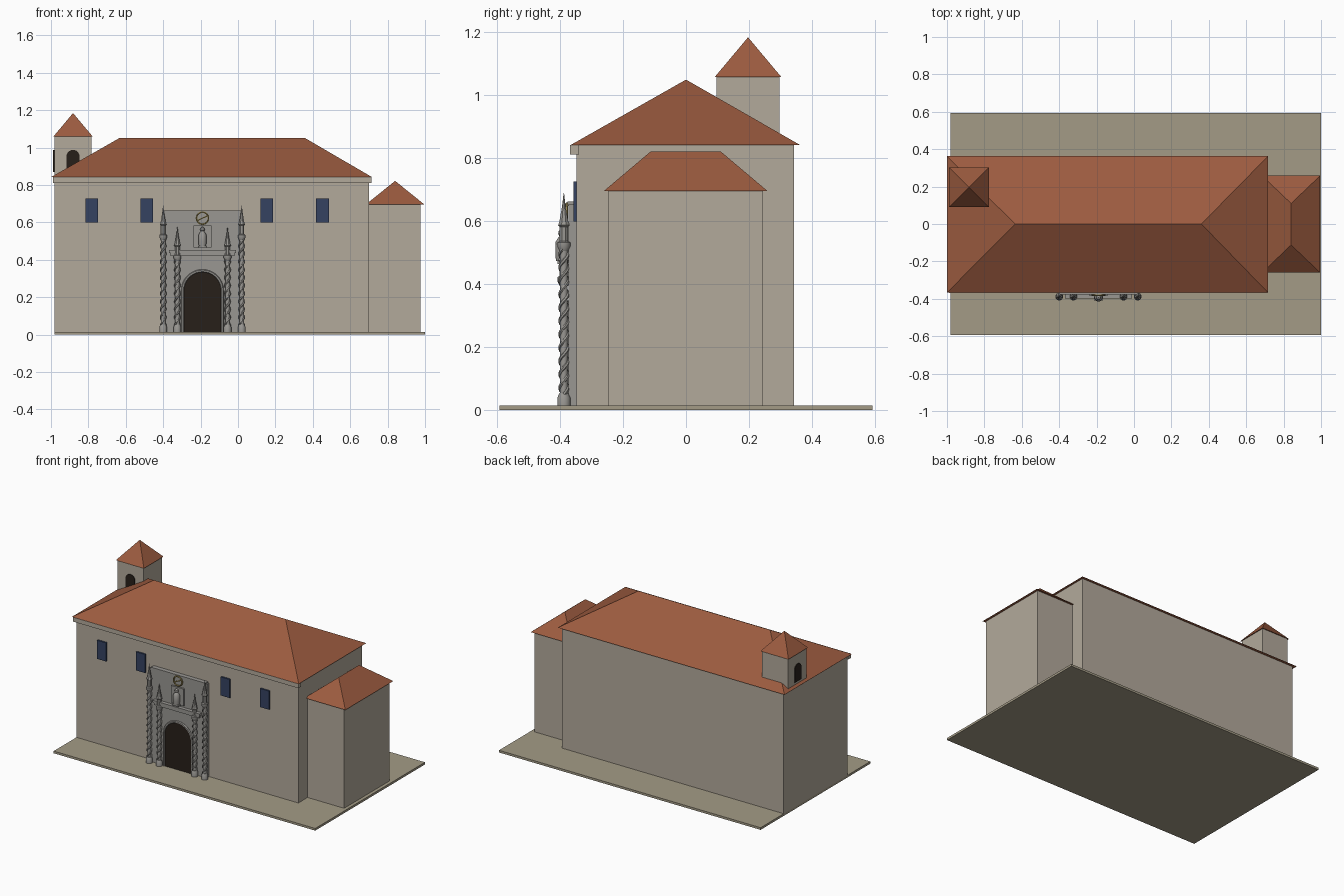
import bpy, math

if "Cube" in bpy.data.objects:
    bpy.data.objects.remove(bpy.data.objects["Cube"])

def material(name, rgb):
    m = bpy.data.materials.new(name)
    m.diffuse_color = (*rgb, 1)
    m.use_nodes = True
    m.node_tree.nodes["Principled BSDF"].inputs["Base Color"].default_value = m.diffuse_color
    return m

WALL = material("plaster", (0.45, 0.40, 0.33))
ROOF = material("roof_tile", (0.33, 0.105, 0.05))
EARTH = material("ground", (0.37, 0.33, 0.24))
STONE = material("carved_stone", (0.32, 0.31, 0.29))
GLASS = material("window_blue", (0.035, 0.055, 0.12))
DARK = material("dark_opening", (0.02, 0.014, 0.01))
GOLD = material("gilding", (0.28, 0.22, 0.08))

def mesh(name, verts, faces, mat):
    me = bpy.data.meshes.new(name)
    me.from_pydata(verts, [], faces)
    me.materials.append(mat)
    ob = bpy.data.objects.new(name, me)
    bpy.context.collection.objects.link(ob)
    return ob

def smooth(ob):
    bpy.ops.object.select_all(action='DESELECT')
    ob.select_set(True)
    bpy.context.view_layer.objects.active = ob
    bpy.ops.object.shade_smooth_by_angle(angle=math.radians(35))

def box(name, x0, x1, y0, y1, z0, z1, mat):
    v = [(x, y, z) for z in (z0, z1) for x, y in ((x0, y0), (x1, y0), (x1, y1), (x0, y1))]
    f = [(3, 2, 1, 0), (4, 5, 6, 7)] + [(i, (i + 1) % 4, (i + 1) % 4 + 4, i + 4) for i in range(4)]
    return mesh(name, v, f, mat)

def hip_roof(name, x0, x1, y0, y1, z, a, b, top, along_x):
    """Hipped roof with a ridge from point a to point b."""
    v = [(x0, y0, z), (x1, y0, z), (x1, y1, z), (x0, y1, z), (*a, top), (*b, top)]
    if along_x:
        f = [(0, 1, 5, 4), (1, 2, 5), (2, 3, 4, 5), (3, 0, 4), (3, 2, 1, 0)]
    else:
        f = [(0, 1, 4), (1, 2, 5, 4), (2, 3, 5), (3, 0, 4, 5), (3, 2, 1, 0)]
    return mesh(name, v, f, ROOF)

def lathe(name, x, y, profile, n, mat, round_shade=True):
    """Turn (radius, z) pairs around a vertical axis."""
    v, f = [], []
    for r, z in profile:
        for i in range(n):
            t = math.tau * (i + 0.5) / n
            v.append((x + r * math.cos(t), y + r * math.sin(t), z))
    for k in range(len(profile) - 1):
        for i in range(n):
            j = (i + 1) % n
            f.append((k * n + i, k * n + j, (k + 1) * n + j, (k + 1) * n + i))
    f += [tuple(reversed(range(n))), tuple(range(len(v) - n, len(v)))]
    ob = mesh(name, v, f, mat)
    if round_shade:
        smooth(ob)
    return ob

def arch_points(w, z0, spring, n=16):
    pts = [(w, z0)] + [(w * math.cos(math.pi * i / n), spring + w * math.sin(math.pi * i / n))
                       for i in range(n + 1)]
    return pts + [(-w, z0)]

def arch_panel(name, w, z0, spring, place, depth, mat):
    """Round-headed slab; place(u, d, z) puts it on a wall, d being outward depth."""
    p = arch_points(w, z0, spring)
    n = len(p)
    v = [place(u, d, z) for d in (0, depth) for u, z in p]
    f = [tuple(range(n)), tuple(reversed(range(n, 2 * n)))]
    f += [(i, i + n, (i + 1) % n + n, (i + 1) % n) for i in range(n)]
    return mesh(name, v, f, mat)

def tube(name, pts, r, mat, closed=False):
    cu = bpy.data.curves.new(name, 'CURVE')
    cu.dimensions = '3D'
    cu.bevel_depth, cu.bevel_resolution, cu.use_fill_caps = r, 1, True
    sp = cu.splines.new('POLY')
    sp.points.add(len(pts) - 1)
    for q, p in zip(sp.points, pts):
        q.co = (*p, 1)
    sp.use_cyclic_u = closed
    cu.materials.append(mat)
    ob = bpy.data.objects.new(name, cu)
    bpy.context.collection.objects.link(ob)
    bpy.ops.object.select_all(action='DESELECT')
    ob.select_set(True)
    bpy.context.view_layer.objects.active = ob
    bpy.ops.object.convert(target='MESH')
    smooth(bpy.context.object)

# Ground and main hall
G = 0.015
box("ground_slab", -0.98, 1.0, -0.593, 0.593, 0, G, EARTH)
box("hall_walls", -0.98, 0.70, -0.347, 0.343, G, 0.842, WALL)
box("front_cornice", -0.99, 0.715, -0.368, -0.34, 0.812, 0.842, WALL)
hip_roof("hall_roof", -1.0, 0.717, -0.367, 0.363, 0.842, (-0.636, 0), (0.36, 0), 1.05, True)

# Side chapel
box("chapel_walls", 0.69, 0.977, -0.248, 0.245, G, 0.697, WALL)
hip_roof("chapel_roof", 0.685, 0.995, -0.26, 0.258, 0.697, (0.84, -0.112), (0.84, 0.11), 0.822, False)

# Bell tower with openings on its front and left faces
TX, TY, T = -0.882, 0.197, 0.1
box("bell_tower", TX - T, TX + T, TY - T, TY + T, 0.83, 1.058, WALL)
lathe("tower_roof", TX, TY, [(0.106 * math.sqrt(2), 1.058), (0.0005, 1.184)], 4, ROOF, False)
arch_panel("bell_opening_front", 0.035, 0.87, 0.953,
           lambda u, d, z: (TX - u, TY - T + 0.01 - d, z), 0.014, DARK)
arch_panel("bell_opening_left", 0.035, 0.87, 0.953,
           lambda u, d, z: (TX - T + 0.01 - d, TY + u, z), 0.016, DARK)

# Windows
for i, x in enumerate((-0.782, -0.488, 0.154, 0.452)):
    box(f"window_{i}", x - 0.034, x + 0.034, -0.358, -0.34, 0.6, 0.727, GLASS)

# Portal backing, entablature and top moulding
CX, CY = -0.19, -0.388
box("portal_panel", CX - 0.215, CX + 0.215, -0.373, -0.34, G, 0.655, STONE)
box("portal_top_moulding", CX - 0.205, CX + 0.205, -0.377, -0.34, 0.648, 0.663, STONE)
box("entablature", CX - 0.17, CX + 0.17, -0.392, -0.34, 0.42, 0.436, STONE)
box("entablature_cap", CX - 0.178, CX + 0.178, -0.398, -0.34, 0.436, 0.452, STONE)

# Door with round moulding
arch_panel("door", 0.1, G, 0.235, lambda u, d, z: (CX - u, -0.365 - d, z), 0.013, DARK)
tube("door_arch_moulding", [(CX + u, -0.376, z) for u, z in arch_points(0.106, G, 0.235)], 0.008, STONE)

# Twisted columns with capitals and pinnacles
def column(label, x, r, top, tip):
    lathe(f"{label}_base", x, CY, [(r * 1.25, G), (r * 1.25, 0.04), (r * 0.85, 0.055)], 12, STONE)
    lathe(f"{label}_shaft", x, CY, [(r * 0.72, 0.04), (r * 0.72, top)], 12, STONE)
    turns = (top - 0.05) / 0.085
    n = int(turns * 14)
    for s in range(2):
        tube(f"{label}_twist_{s}",
             [(x + r * 0.72 * math.cos(math.pi * s + math.tau * turns * i / n),
               CY + r * 0.72 * math.sin(math.pi * s + math.tau * turns * i / n),
               0.05 + (top - 0.05) * i / n) for i in range(n + 1)], r * 0.34, STONE)
    lathe(f"{label}_capital", x, CY, [(r * 0.8, top - 0.02), (r * 1.25, top - 0.005),
                                     (r * 1.25, top + 0.008), (r * 0.8, top + 0.012)], 12, STONE)
    h = tip - top
    lathe(f"{label}_pinnacle", x, CY, [(r * 0.85, top), (r * 0.85, top + h * 0.35), (r * 1.15, top + h * 0.38),
                                      (r * 0.9, top + h * 0.45), (r * 0.35, top + h * 0.75),
                                      (0.0008, tip)], 8, STONE, False)

for side, s in (("left", -1), ("right", 1)):
    column(f"outer_column_{side}", CX + s * 0.21, 0.017, 0.525, 0.69)
    column(f"inner_column_{side}", CX + s * 0.134, 0.017, 0.415, 0.575)

# Niche with small figure
box("niche_frame", CX - 0.048, CX + 0.048, -0.385, -0.34, 0.467, 0.583, STONE)
box("niche_corbel", CX - 0.025, CX + 0.025, -0.408, -0.38, 0.464, 0.474, STONE)
lathe("niche_figure", CX, -0.393, [(0.02, 0.474), (0.022, 0.5), (0.021, 0.535), (0.012, 0.55), (0.009, 0.553),
                                  (0.013, 0.56), (0.011, 0.57), (0.001, 0.577)], 14, STONE)

# Round medallion with crossing bar
ring = [(CX + 0.032 * math.cos(math.tau * i / 28), -0.379, 0.623 + 0.032 * math.sin(math.tau * i / 28))
        for i in range(28)]
tube("medallion_ring", ring, 0.005, GOLD, True)
tube("medallion_bar", [(CX - 0.028, -0.378, 0.61), (CX + 0.028, -0.378, 0.636)], 0.004, GOLD)
